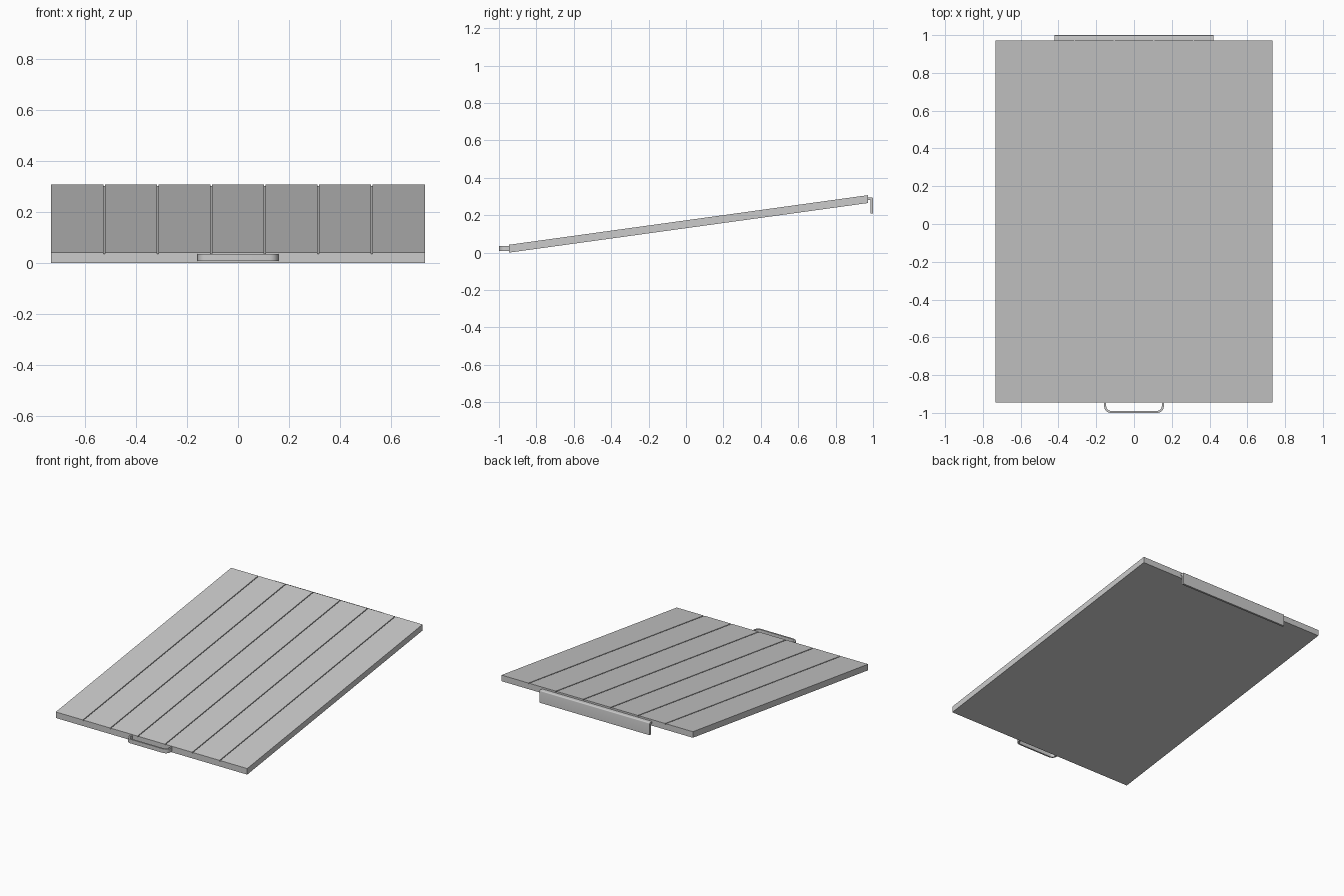
import bpy, bmesh
from math import cos, sin, pi
from mathutils import Vector

if "Cube" in bpy.data.objects:
    bpy.data.objects.remove(bpy.data.objects["Cube"])

HALF_W, FRONT, BACK = 0.733, -0.946, 0.972
THICK, RISE = 0.042, 0.265


def arc(cx, cy, r, a0, a1, n=5):
    return [(cx + r * cos(a0 + (a1 - a0) * i / n),
             cy + r * sin(a0 + (a1 - a0) * i / n)) for i in range(n + 1)]


def prism(name, points, move, smooth=False):
    """Extrude a closed 3D outline along a vector."""
    bm = bmesh.new()
    face = bm.faces.new([bm.verts.new(p) for p in points])
    out = bmesh.ops.extrude_face_region(bm, geom=[face])
    verts = [g for g in out["geom"] if isinstance(g, bmesh.types.BMVert)]
    bmesh.ops.translate(bm, verts=verts, vec=Vector(move))
    # the start cap can stay behind or be removed, so make sure it is there
    bmesh.ops.holes_fill(bm, edges=[e for e in bm.edges if e.is_boundary])
    bmesh.ops.recalc_face_normals(bm, faces=bm.faces)
    mesh = bpy.data.meshes.new(name)
    bm.to_mesh(mesh)
    bm.free()
    obj = bpy.data.objects.new(name, mesh)
    bpy.context.collection.objects.link(obj)
    if smooth:
        bpy.ops.object.select_all(action='DESELECT')
        obj.select_set(True)
        bpy.context.view_layer.objects.active = obj
        bpy.ops.object.shade_smooth_by_angle(angle=pi / 6)
    return obj


# sloping ramp deck with six shallow grooves between seven planks
plank, g, depth = 2 * HALF_W / 7, 0.003, 0.006
top = [(-HALF_W, THICK)]
for i in range(1, 7):
    x = -HALF_W + i * plank
    top += [(x - g, THICK), (x - g, THICK - depth),
            (x + g, THICK - depth), (x + g, THICK)]
top.append((HALF_W, THICK))
section = [(HALF_W, 0), (-HALF_W, 0)] + top
prism("ramp_deck", [(x, FRONT, z) for x, z in section],
      (0, BACK - FRONT, RISE))

# bent strip handle on the low edge, rounded at both corners
hw, t, r = 0.158, 0.011, 0.034
outer = ([(-hw, FRONT)] + arc(-hw + r, -1 + r, r, pi, 1.5 * pi)
         + arc(hw - r, -1 + r, r, 1.5 * pi, 2 * pi) + [(hw, FRONT)])
inner = ([(-hw + t, FRONT)] + arc(-hw + r, -1 + r, r - t, pi, 1.5 * pi)
         + arc(hw - r, -1 + r, r - t, 1.5 * pi, 2 * pi) + [(hw - t, FRONT)])
prism("pull_handle", [(x, y, 0.008) for x, y in outer + inner[::-1]],
      (0, 0, 0.028), smooth=True)

# hanging hook lip on the high edge, an L section with a rounded bend
z1, lip, r = 0.295, 0.014, 0.006
hook = ([(BACK, z1)] + arc(1 - r, z1 - r, r, pi / 2, 0, 4)
        + [(1, 0.21), (1 - lip, 0.21), (1 - lip, z1 - lip), (BACK, z1 - lip)])
prism("hook_lip", [(-0.422, y, z) for y, z in hook],
      (0.844, 0, 0), smooth=True)
